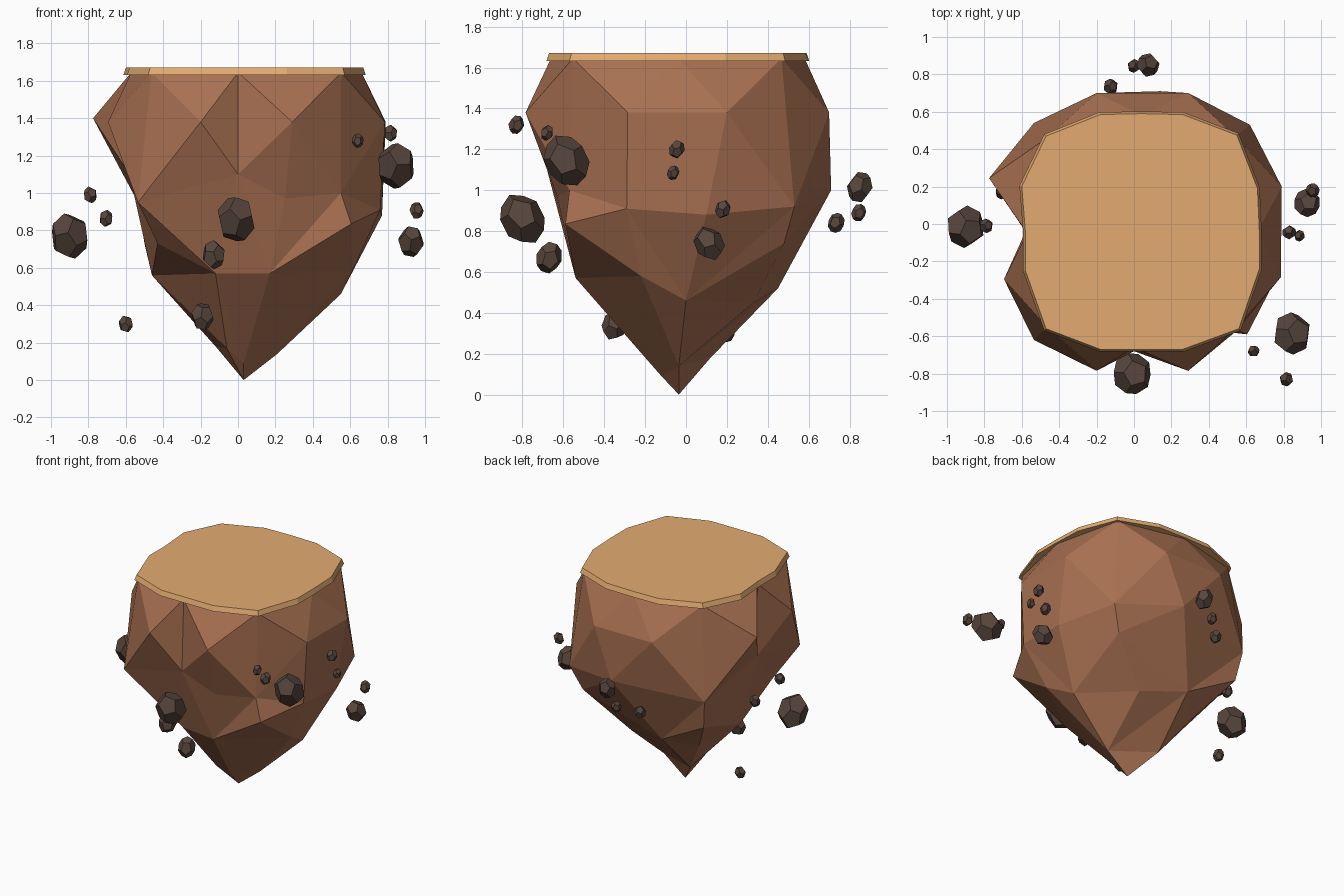
import bpy, bmesh, math, random
from mathutils import Vector, Euler, Matrix

random.seed(4)
if "Cube" in bpy.data.objects:
    bpy.data.objects.remove(bpy.data.objects["Cube"], do_unlink=True)

CENTRE = Vector((0.04, -0.04, 0))


def make_material(name, colour):
    mat = bpy.data.materials.new(name)
    mat.use_nodes = True
    mat.diffuse_color = (*colour, 1)
    mat.node_tree.nodes["Principled BSDF"].inputs["Base Color"].default_value = (*colour, 1)
    return mat


def finish(name, bm, mat):
    bmesh.ops.recalc_face_normals(bm, faces=bm.faces)
    mesh = bpy.data.meshes.new(name)
    bm.to_mesh(mesh)
    bm.free()
    mesh.materials.append(mat)
    obj = bpy.data.objects.new(name, mesh)
    bpy.context.collection.objects.link(obj)
    return obj


def angle(vert):
    d = vert.co - CENTRE
    return math.atan2(d.y, d.x) % math.tau


def add_ring(bm, points):
    return [bm.verts.new(p) for p in points]


def zip_rings(bm, upper, lower):
    """Join two rings of any counts with triangles, walking round by angle."""
    upper, lower = sorted(upper, key=angle), sorted(lower, key=angle)

    def unrolled(ring, k):
        return angle(ring[k % len(ring)]) + math.tau * (k // len(ring))
    i = j = 0
    while i < len(upper) or j < len(lower):
        a, b = upper[i % len(upper)], lower[j % len(lower)]
        step_up = j >= len(lower) or (
            i < len(upper) and unrolled(upper, i + 1) <= unrolled(lower, j + 1))
        if step_up:
            i += 1
            bm.faces.new((a, b, upper[i % len(upper)]))
        else:
            j += 1
            bm.faces.new((a, b, lower[j % len(lower)]))


def rim(scale, z):
    return [((x - CENTRE.x) * scale + CENTRE.x, (y - CENTRE.y) * scale + CENTRE.y, z)
            for x, y in RIM]


sand = make_material("sand", (0.77, 0.41, 0.165))
earth = make_material("brown earth", (0.39, 0.162, 0.083))
stone = make_material("dark stone", (0.095, 0.06, 0.046))

# Outline of the flat top: side middles, side points and corners
RIM = [(.67, -.04), (.66, .19), (.55, .475), (.26, .585), (.04, .59), (-.18, .585),
       (-.47, .47), (-.6, .2), (-.58, -.05), (-.58, -.25), (-.47, -.56),
       (-.18, -.67), (0, -.67), (.26, -.67), (.56, -.56), (.67, -.24)]

# Bulging shoulder, one point in each of eight panels
SHOULDER = [(.79, .2, 1.38), (.29, .7, 1.38), (-.2, .7, 1.38), (-.775, .245, 1.4),
            (-.695, -.295, 1.38), (-.2, -.785, 1.38), (.29, -.785, 1.38),
            (.785, -.285, 1.38)]

# Waist: alternating side middles and corners, plus points behind the front ledge
WAIST = [(.77, .1, .88), (.62, .53, .92), (.14, .71, 1), (-.535, .54, .95),
         (-.58, -.04, 1.1), (-.535, -.62, .95), (0, -.68, 1.1), (.55, -.57, 1)]
LEDGE_BACK = {6: (.25, -.63, .97), 7: (.76, -.29, .91)}

# Lower cone, corner lips overhanging it, and the small root above the tip
CONE = [(.55, 0, .46), (.23, .33, .45), (-.11, .45, .52), (-.3, .27, .45),
        (-.46, 0, .56), (-.12, -.5, .57), (.17, -.54, .57), (.61, -.22, .58)]
LIPS = [((.54, .48, .74), (0, 1, 2)), ((-.5, .5, .73), (2, 3, 4)),
        ((-.43, -.43, .73), (4, 5)), ((.605, -.59, .835), (6, 7))]
ROOT = [(.21, -.035, .14), (-.12, .12, .18), (-.06, -.18, .17), (.03, -.12, .09)]

# Rock body: each panel is a four-sided patch raised to its shoulder point
bm = bmesh.new()
top = add_ring(bm, rim(0.985, 1.645)[::2])
shoulder = add_ring(bm, SHOULDER)
waist = add_ring(bm, WAIST)
extra = {k: bm.verts.new(p) for k, p in LEDGE_BACK.items()}
cone = add_ring(bm, CONE)
root = add_ring(bm, ROOT)
for k, peak in enumerate(shoulder):
    n = (k + 1) % len(top)
    loop = [top[n], top[k], waist[k]]
    if k in extra:
        loop.append(extra[k])
    loop.append(waist[n])
    for a, b in zip(loop, loop[1:] + loop[:1]):
        bm.faces.new((peak, a, b))

# The left and back sides run flat between their shoulder points
ridges = [bm.edges.get((top[k], waist[k])) for k in (0, 2)]
bmesh.ops.rotate_edges(bm, edges=ridges)

# Overhanging lips, then the cone and tip
belt = list(cone)
for point, chain in LIPS:
    lip = bm.verts.new(point)
    belt.append(lip)
    for a, b in zip(chain, chain[1:]):
        bm.faces.new((cone[a], lip, cone[b]))
    for hidden in chain[1:-1]:
        belt.remove(cone[hidden])
zip_rings(bm, waist + list(extra.values()), belt)
zip_rings(bm, cone, root)
tip = bm.verts.new((.03, -.035, 0))
for n, vert in enumerate(root):
    bm.faces.new((vert, tip, root[(n + 1) % len(root)]))
bm.faces.new(top)
finish("island_rock", bm, earth)

# Sandy top slab, slightly wider at its lower edge
bm = bmesh.new()
low = add_ring(bm, rim(1.02, 1.632))
high = add_ring(bm, rim(1.0, 1.67))
for n in range(len(low)):
    m = (n + 1) % len(low)
    bm.faces.new((low[n], low[m], high[m], high[n]))
bm.faces.new(high)
bm.faces.new(low)
finish("sand_top", bm, sand)


# Floating stones: twelve-sided lumps, turned and stretched along an axis
def floating_stone(name, x, y, z, radius):
    seed = bmesh.new()
    bmesh.ops.create_icosphere(seed, subdivisions=1, radius=1)
    corners = [f.calc_center_median().normalized() for f in seed.faces]
    seed.free()
    turn = Euler([random.uniform(0, math.tau) for _ in range(3)]).to_matrix()
    axis = Vector((0, -.5, .85)) if radius > .07 else Vector((0, .3, .9))
    stretch = Matrix.Scale(1.25, 3, axis.normalized())
    bm = bmesh.new()
    for c in corners:
        bm.verts.new(stretch @ turn @ c * radius + Vector((x, y, z)))
    bmesh.ops.convex_hull(bm, input=bm.verts)
    bmesh.ops.dissolve_limit(bm, angle_limit=math.radians(5), verts=bm.verts, edges=bm.edges)
    finish(name, bm, stone)


STONES = [(.845, -.585, 1.145, .107), (-.9, -.015, .77, .107), (-.01, -.8, .86, .107),
          (-.13, -.67, .67, .064), (-.19, -.35, .34, .062), (-.6, .2, .3, .039),
          (-.705, .17, .865, .038), (-.79, -.01, .99, .038), (.925, .113, .74, .072),
          (.955, .18, .907, .038), (.815, -.83, 1.32, .038), (.64, -.68, 1.28, .032),
          (.83, -.045, 1.2, .038), (.885, -.063, 1.085, .03), (.075, .85, 1.015, .063),
          (0, .845, .89, .036), (-.125, .735, .84, .041)]
for n, spec in enumerate(STONES):
    floating_stone("floating_stone_%d" % (n + 1), *spec)
